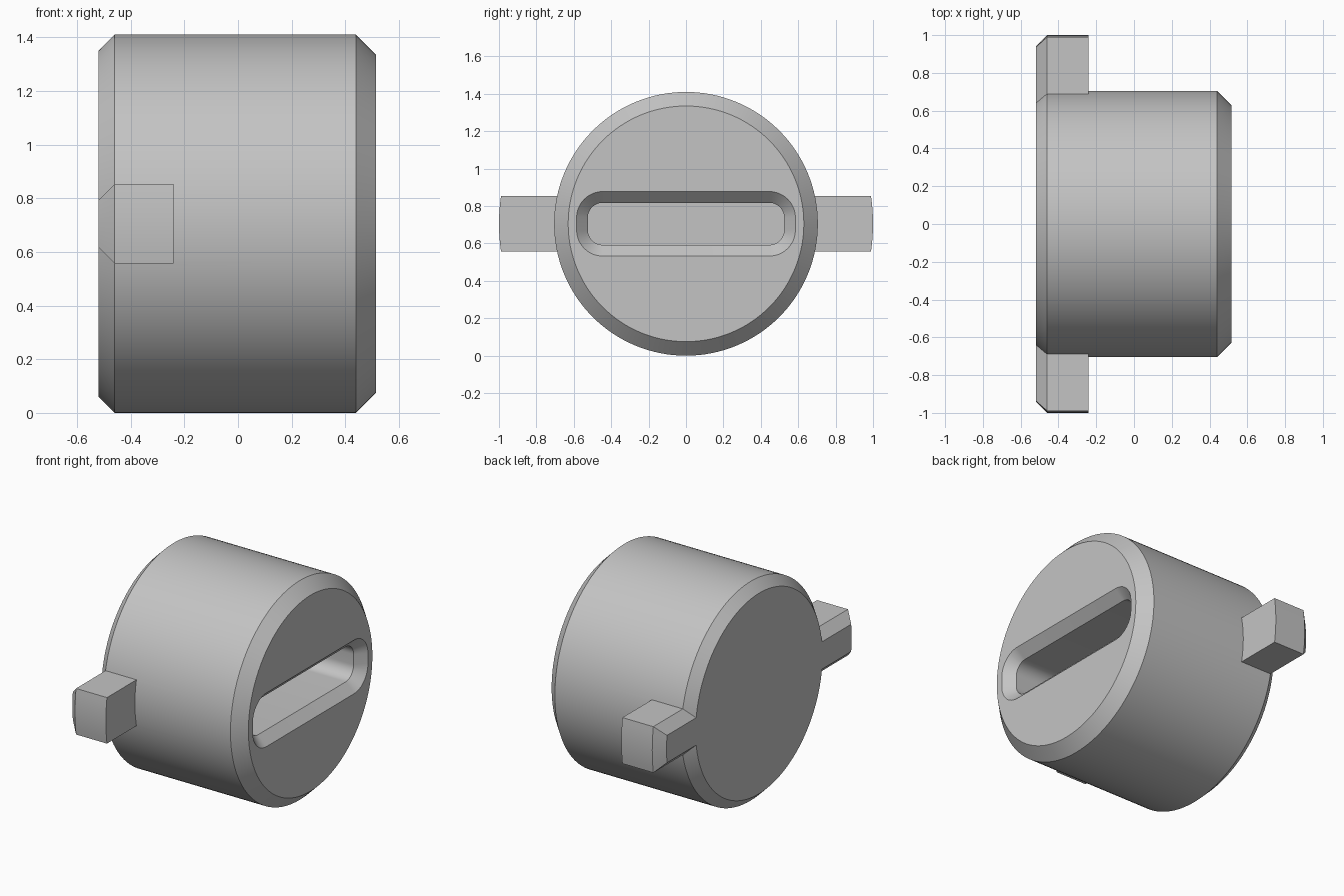
import bpy, bmesh
from math import sin, cos, pi, asin

AXIS_Z = 0.705

cube = bpy.data.objects.get("Cube")
if cube:
    bpy.data.objects.remove(cube, do_unlink=True)

grey = bpy.data.materials.new("plain_grey")
grey.use_nodes = True
grey.diffuse_color = (0.55, 0.55, 0.55, 1)
grey.node_tree.nodes["Principled BSDF"].inputs["Base Color"].default_value = (0.55, 0.55, 0.55, 1)


def loft(name, sections):
    """Closed solid along x through (x, [(y, z), ...]) sections."""
    bm = bmesh.new()
    rings = [[bm.verts.new((x, y, z + AXIS_Z)) for y, z in loop] for x, loop in sections]
    n = len(rings[0])
    for a, b in zip(rings, rings[1:]):
        for i in range(n):
            j = (i + 1) % n
            bm.faces.new((a[i], a[j], b[j], b[i]))
    bm.faces.new(rings[0])
    bm.faces.new(rings[-1])
    bmesh.ops.recalc_face_normals(bm, faces=bm.faces)
    mesh = bpy.data.meshes.new(name)
    bm.to_mesh(mesh)
    bm.free()
    mesh.materials.append(grey)
    obj = bpy.data.objects.new(name, mesh)
    bpy.context.collection.objects.link(obj)
    return obj


def circle(r, n=128):
    return [(r * cos(2 * pi * i / n), r * sin(2 * pi * i / n)) for i in range(n)]


def bar_outline(r, h, n=8):
    """Bar of half height h whose ends are arcs of radius r."""
    a = asin(h / r)
    end = [(r * cos(t), r * sin(t)) for t in (-a + 2 * a * i / n for i in range(n + 1))]
    return end + [(-y, -z) for y, z in end]


def slot_outline(grow, n=12):
    """Rounded rectangle, widened evenly by grow."""
    w, h, r = 0.445, 0.0325, 0.08 + grow
    pts = []
    for k, (sy, sz) in enumerate(((1, 1), (-1, 1), (-1, -1), (1, -1))):
        for i in range(n + 1):
            t = (k + i / n) * pi / 2
            pts.append((sy * w + r * cos(t), sz * h + r * sin(t)))
    return pts


def combine(target, other, operation):
    mod = target.modifiers.new(operation.lower(), "BOOLEAN")
    mod.operation = operation
    mod.solver = "EXACT"
    mod.object = other
    bpy.context.view_layer.objects.active = target
    bpy.ops.object.modifier_apply(modifier=mod.name)
    bpy.data.objects.remove(other, do_unlink=True)


# Chamfered round body
body = loft("plug_body", [(-0.52, circle(0.645)), (-0.46, circle(0.705)),
                          (0.44, circle(0.705)), (0.515, circle(0.63))])

# Locking lugs, one bar running across the body
lugs = loft("locking_lugs", [(-0.52, bar_outline(0.94, 0.088)),
                             (-0.46, bar_outline(1.0, 0.148)),
                             (-0.24, bar_outline(1.0, 0.148))])
combine(body, lugs, "UNION")

# Deep key slot with a chamfered rim
slot = loft("slot_cutter", [(0.0, slot_outline(0)), (0.455, slot_outline(0)),
                            (0.535, slot_outline(0.08))])
slot.hide_render = True
combine(body, slot, "DIFFERENCE")

bpy.ops.object.select_all(action="DESELECT")
body.select_set(True)
bpy.context.view_layer.objects.active = body
bpy.ops.object.shade_smooth_by_angle(angle=pi / 6)
